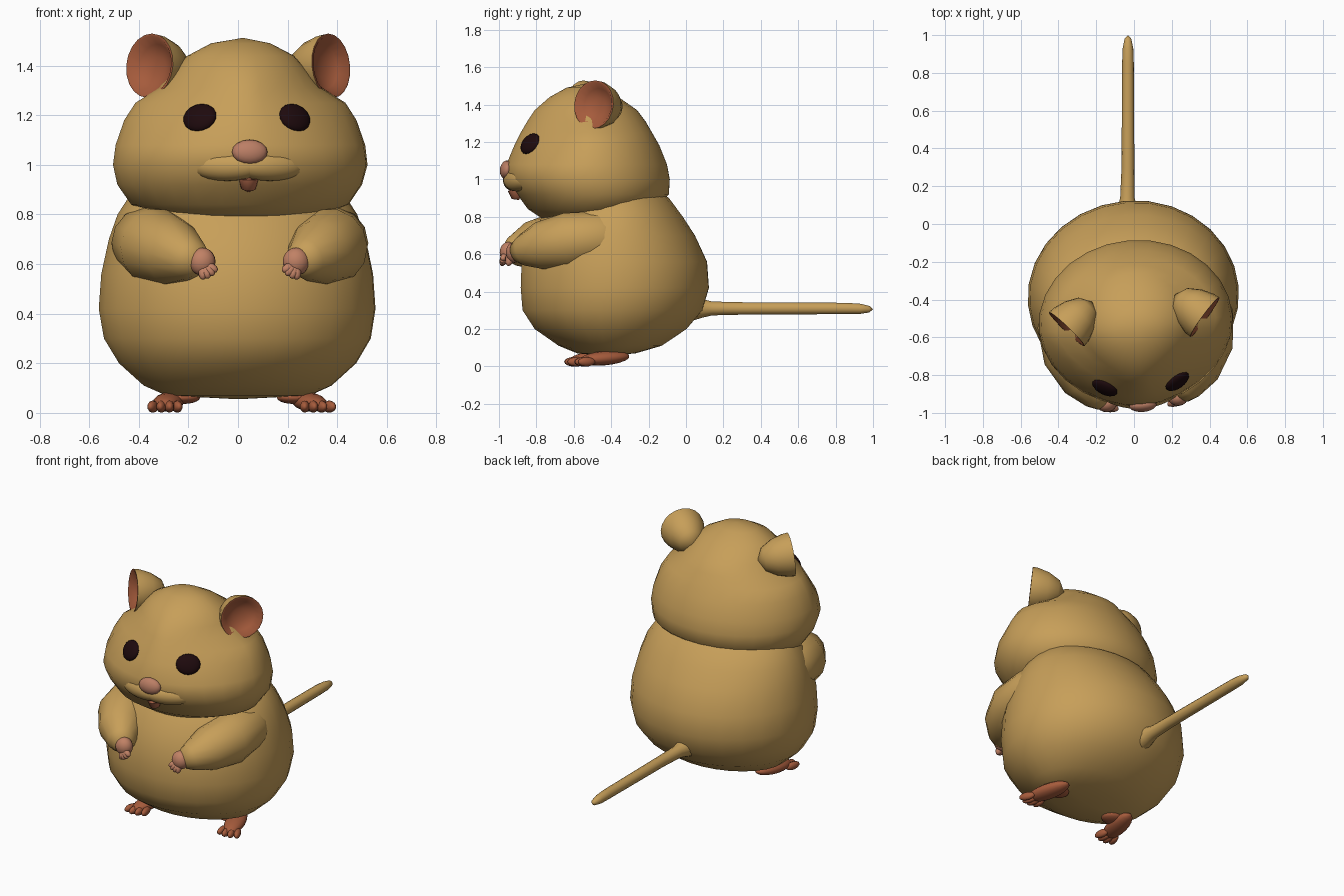
import bpy
import bmesh
from math import sin, cos, pi, radians
from mathutils import Vector, Matrix
from mathutils.bvhtree import BVHTree

cube = bpy.data.objects.get("Cube")
if cube:
    bpy.data.objects.remove(cube, do_unlink=True)


def material(name, rgb):
    m = bpy.data.materials.new(name)
    m.use_nodes = True
    m.diffuse_color = (*rgb, 1)
    bsdf = m.node_tree.nodes["Principled BSDF"]
    bsdf.inputs["Base Color"].default_value = (*rgb, 1)
    bsdf.inputs["Roughness"].default_value = 0.8
    return m


FUR = material("golden fur", (0.57, 0.345, 0.10))
SKIN = material("terracotta skin", (0.38, 0.105, 0.045))
TONGUE = material("tongue", (0.48, 0.15, 0.075))
PAW = material("pink paw", (0.53, 0.22, 0.13))
NOSE = material("nose pink", (0.50, 0.21, 0.13))
EYE = material("dark eye", (0.013, 0.003, 0.004))

# The animal sits turned slightly to its left
PIVOT = Vector((0.005, -0.42, 0))
TURN = Matrix.Translation(PIVOT) @ Matrix.Rotation(radians(5), 4, 'Z') @ Matrix.Translation(-PIVOT)


def finish(name, bm, mats, turn=True):
    bmesh.ops.recalc_face_normals(bm, faces=bm.faces)
    if turn:
        bm.transform(TURN)
    for f in bm.faces:
        f.smooth = True
    me = bpy.data.meshes.new(name)
    bm.to_mesh(me)
    bm.free()
    me.set_sharp_from_angle(angle=radians(70))
    for m in mats:
        me.materials.append(m)
    ob = bpy.data.objects.new(name, me)
    bpy.context.scene.collection.objects.link(ob)
    return ob


def loft(rings, start, end, inner_from=None):
    """Skin a list of rings and close both ends with a pole."""
    bm = bmesh.new()
    rows = [[bm.verts.new(p) for p in r] for r in rings]
    n = len(rows[0])
    a, b = bm.verts.new(start), bm.verts.new(end)
    for i in range(n):
        j = (i + 1) % n
        bm.faces.new((a, rows[0][j], rows[0][i]))
        for k in range(len(rows) - 1):
            f = bm.faces.new((rows[k][i], rows[k][j], rows[k + 1][j], rows[k + 1][i]))
            if inner_from is not None and k >= inner_from:
                f.material_index = 1
        f = bm.faces.new((rows[-1][i], rows[-1][j], b))
        f.material_index = 0 if inner_from is None else 1
    return bm


def torso_ring(z, w, front, back, p=2, n=28):
    """Horizontal section; p below 2 gives a more pointed front."""
    yc, a = (front + back) / 2, (back - front) / 2
    ring = []
    for i in range(n):
        t = 2 * pi * i / n
        c, s = cos(t), sin(t)
        e = 2 / p if s < 0 else 1
        x = w * abs(c) ** e * (1 if c > 0 else -1)
        ring.append(Vector((x, yc + a * abs(s) ** e * (1 if s > 0 else -1), z)))
    return ring


def aim(direction):
    return Vector(direction).to_track_quat('Z', 'Y').to_matrix().to_4x4()


def ball(name, loc, scale, mat, direction=(0, 0, 1), segs=16):
    """Ellipsoid whose third radius points along direction."""
    bm = bmesh.new()
    bmesh.ops.create_uvsphere(bm, u_segments=segs, v_segments=segs // 2 + 2, radius=1)
    bm.transform(Matrix.Translation(loc) @ aim(direction) @ Matrix.Diagonal((*scale, 1)))
    return finish(name, bm, [mat])


def tube(name, path, mat, turn=True, n=14):
    """Rounded tube through points of (x, y, z, radius)."""
    pts = [Vector(p[:3]) for p in path]
    rings = []
    for i in range(1, len(pts) - 1):
        m = Matrix.Translation(pts[i]) @ aim(pts[i + 1] - pts[i - 1])
        r = path[i][3]
        rings.append([m @ Vector((r * cos(2 * pi * k / n), r * sin(2 * pi * k / n), 0))
                      for k in range(n)])
    return finish(name, loft(rings, pts[0], pts[-1]), [mat], turn)


# Body: (height, half width, front, back)
BODY = [(.07, .29, -.58, -.27), (.11, .38, -.68, -.13), (.20, .48, -.81, .005),
        (.30, .54, -.875, .09), (.42, .56, -.885, .125), (.56, .55, -.88, .115),
        (.70, .52, -.83, .05), (.80, .485, -.77, -.015), (.90, .42, -.69, -.09),
        (.98, .28, -.6, -.2)]
body = loft([torso_ring(*r) for r in BODY], (0, -.43, .055), (0, -.4, 1.0))
finish("body", body, [FUR])

# Head: (height, half width, front, back, front roundness)
HEAD = [(.77, .25, -.74, -.30, 2), (.84, .44, -.845, -.17, 2), (.92, .495, -.905, -.09, 2),
        (1.0, .515, -.965, -.085, 1.9), (1.08, .505, -.962, -.10, 1.8),
        (1.18, .47, -.92, -.14, 1.6), (1.25, .425, -.885, -.18, 1.55),
        (1.31, .33, -.85, -.215, 1.6), (1.37, .28, -.81, -.26, 1.7),
        (1.44, .215, -.73, -.36, 1.8), (1.49, .12, -.64, -.45, 2)]
head = loft([torso_ring(*r) for r in HEAD], (.01, -.5, .76), (.01, -.54, 1.512))
bmesh.ops.recalc_face_normals(head, faces=head.faces)
skin = BVHTree.FromBMesh(head)
finish("head", head, [FUR])

# Nose and mouth
ball("nose", (0, -.963, 1.052), (.072, .05, .033), NOSE, (0, -1, .15))
tube("mouth", [(0, -.91, .99, 0), (0, -.918, .975, .044), (0, -.915, .945, .04),
               (0, -.905, .905, .03), (0, -.895, .89, 0)], TONGUE)

# Ear profile: (radius, depth) from the outer shell over the rim into the bowl
EAR = [(.07, -.165), (.108, -.10), (.127, -.035), (.13, 0), (.12, 0), (.09, -.035), (.04, -.052)]

for side, label in ((1, "left"), (-1, "right")):
    # Muzzle pad, sunk into the cheek
    ball(f"{label}_muzzle", (side * .088, -.908, .995), (.15, .06, .058), FUR,
         (side * .3, -1, 0), 24)

    # Eye, laid on the head surface
    hit, normal, _, _ = skin.ray_cast(Vector((side * .192, -2, 1.19)), Vector((0, 1, 0)))
    normal = normal if normal.y < 0 else -normal
    ball(f"{label}_eye", hit, (.072, .062, .028), EYE, normal)

    # Cupped ear
    m = Matrix.Translation((side * .367, -.525, 1.4)) @ aim((side * .75, -.66, .10))
    rings = [[m @ Vector((r * cos(2 * pi * k / 20), r * sin(2 * pi * k / 20), d))
              for k in range(20)] for r, d in EAR]
    ear = loft(rings, m @ Vector((0, 0, -.2)), m @ Vector((0, 0, -.055)), inner_from=3)
    finish(f"{label}_ear", ear, [FUR, SKIN])

    # Arm, growing out of the flank
    arm = [(.34, -.25, .69, 0), (.36, -.34, .69, .10), (.372, -.50, .685, .148),
           (.35, -.66, .67, .155), (.29, -.80, .645, .13), (.23, -.89, .62, .085),
           (.20, -.92, .61, .06), (.19, -.93, .605, 0)]
    tube(f"{label}_arm", [(side * x, y, z, r) for x, y, z, r in arm], FUR)

    # Hand with four curled fingers
    ball(f"{label}_hand", (side * .19, -.935, .61), (.054, .046, .056), PAW)
    for i in range(4):
        t = i / 3
        d = Vector((side * (-.8 + t * .85), -.4, -.4 - .5 * t)).normalized()
        ball(f"{label}_finger_{i + 1}", Vector((side * .187, -.945, .6)) + d * .034,
             (.02, .02, .034), PAW, d, 10)

    # Foot with four toes, and the ankle reaching under the belly
    ball(f"{label}_foot", (side * .285, -.46, .044), (.06, .038, .14), SKIN,
         (side * .25, -1, -.08))
    ball(f"{label}_ankle", (side * .225, -.44, .062), (.07, .06, .026), SKIN)
    for i in range(4):
        x = .258 + .033 * i
        y = -.58 + .012 * abs(i - 1.5)
        ball(f"{label}_toe_{i + 1}", (side * x, y, .025), (.02, .025, .05), SKIN,
             (side * (i * .15 - .1), -1, 0), 10)

# Tail, flaring where it meets the body
TAIL = [(-.035, 0, .31, 0), (-.035, .04, .31, .065), (-.035, .09, .31, .05),
        (-.035, .14, .31, .038), (-.032, .3, .31, .034), (-.032, .85, .31, .031),
        (-.032, .93, .308, .028), (-.032, .98, .306, .018), (-.032, 1.0, .305, 0)]
tube("tail", TAIL, FUR, turn=False)
